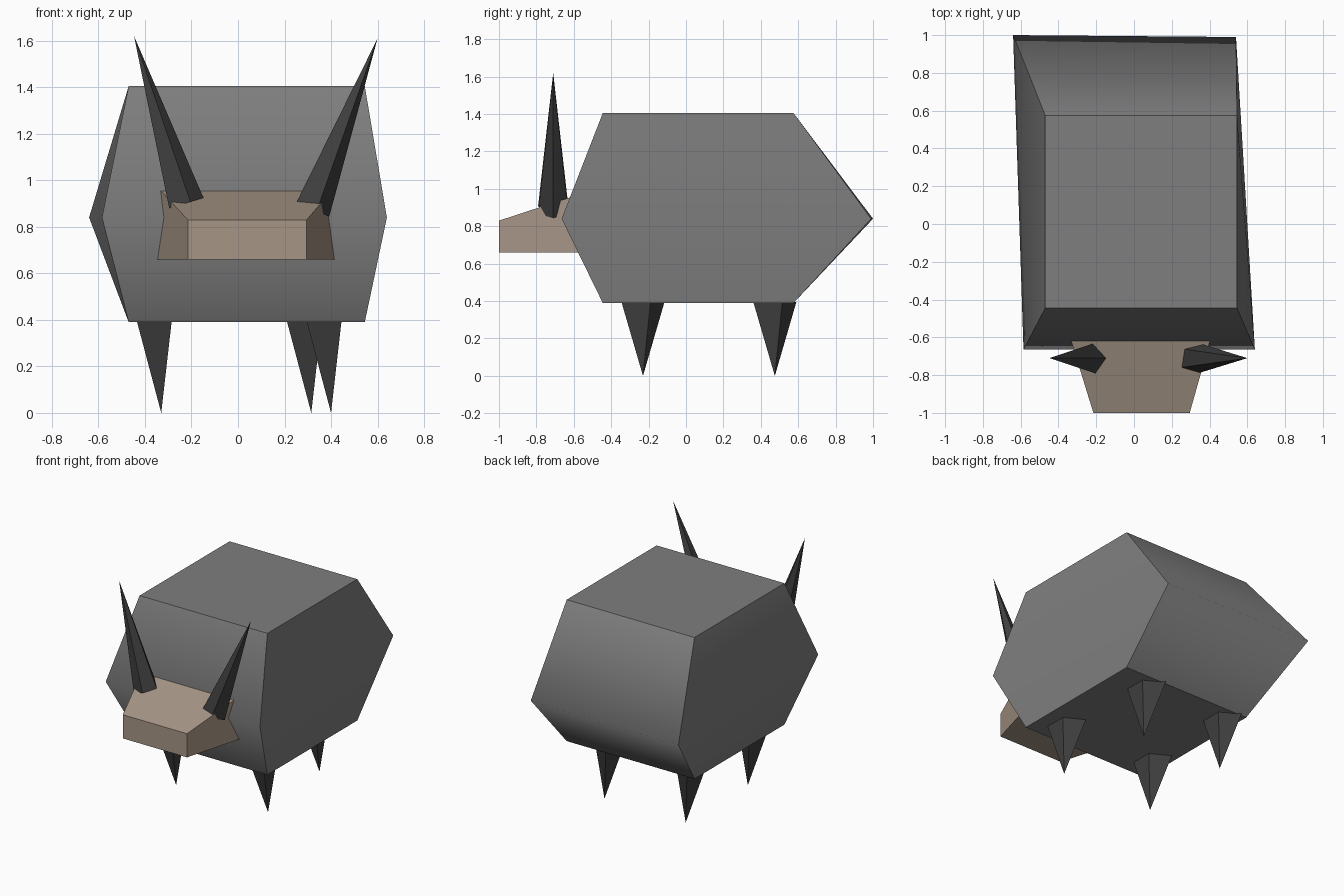
import bpy
import bmesh
from math import cos, sin, pi
from mathutils import Vector

cube = bpy.data.objects.get("Cube")
if cube:
    bpy.data.objects.remove(cube, do_unlink=True)


def material(name, rgb):
    mat = bpy.data.materials.new(name)
    mat.use_nodes = True
    color = (*rgb, 1)
    mat.diffuse_color = color
    bsdf = next(n for n in mat.node_tree.nodes if n.type == 'BSDF_PRINCIPLED')
    bsdf.inputs["Base Color"].default_value = color
    return mat


grey = material("grey_hide", (0.21, 0.21, 0.21))
tan = material("tan_snout", (0.38, 0.30, 0.235))
dark = material("dark_horn", (0.05, 0.05, 0.05))


def finish(name, bm, mat):
    bmesh.ops.recalc_face_normals(bm, faces=bm.faces)
    mesh = bpy.data.meshes.new(name)
    bm.to_mesh(mesh)
    bm.free()
    mesh.materials.append(mat)
    obj = bpy.data.objects.new(name, mesh)
    bpy.context.collection.objects.link(obj)
    return obj


def loft(name, ring_a, ring_b, mat):
    """Closed solid between two matching rings."""
    bm = bmesh.new()
    a = [bm.verts.new(p) for p in ring_a]
    b = [bm.verts.new(p) for p in ring_b]
    bm.faces.new(a)
    bm.faces.new(b)
    for i in range(len(a)):
        j = (i + 1) % len(a)
        bm.faces.new((a[i], a[j], b[j], b[i]))
    return finish(name, bm, mat)


def spike(name, ring, tip, mat):
    """Pointed solid from a base ring to a tip."""
    bm = bmesh.new()
    base = [bm.verts.new(p) for p in ring]
    apex = bm.verts.new(tip)
    bm.faces.new(base)
    for i in range(len(base)):
        bm.faces.new((base[i], base[(i + 1) % len(base)], apex))
    return finish(name, bm, mat)


# Body: rows of (left x, right x, y front/back, z), ridged at mid height
low, mid, high = 0.39, 0.84, 1.405
x0, x1, front, back = -0.47, 0.545, -0.445, 0.575
side_a = [(x0, front, low), (-0.585, -0.665, mid), (x0, front, high),
          (x0, back, high), (-0.64, 1.0, mid), (x0, back, low)]
side_b = [(x1, front, low), (0.64, -0.665, mid), (x1, front, high),
          (x1, back, high), (0.54, 0.99, mid), (x1, back, low)]
bm = bmesh.new()
a = [bm.verts.new(p) for p in side_a]
b = [bm.verts.new(p) for p in side_b]
for i in range(6):
    j = (i + 1) % 6
    bm.faces.new((a[i], a[j], b[j], b[i]))
for ring in (a, b):
    bm.faces.new((ring[0], ring[1], ring[4], ring[5]))
    bm.faces.new((ring[1], ring[2], ring[3], ring[4]))
for f in bm.faces:
    f.smooth = True
# Only the mid-height ridges stay soft
soft = {frozenset(p) for p in ((a[1], b[1]), (a[4], b[4]), (a[1], a[4]), (b[1], b[4]))}
for e in bm.edges:
    e.smooth = frozenset(e.verts) in soft
finish("body", bm, grey)

# Head: wedge flaring back into the body
loft("head",
     [(-0.215, -1, 0.66), (0.295, -1, 0.66), (0.295, -1, 0.83), (-0.215, -1, 0.83)],
     [(-0.385, -0.45, 0.66), (0.45, -0.45, 0.66), (0.45, -0.45, 1.01), (-0.385, -0.45, 1.01)],
     tan)

# Horns: five-sided spikes square to their leaning axes
for name, center, tip in (("left_horn", (0.313, -0.71, 0.875), (0.60, -0.71, 1.61)),
                          ("right_horn", (-0.23, -0.71, 0.90), (-0.447, -0.71, 1.62))):
    c, t = Vector(center), Vector(tip)
    v = Vector((0, 1, 0))
    u = v.cross((t - c).normalized())
    ring = [c + 0.085 * (u * cos(k * 2 * pi / 5) + v * sin(k * 2 * pi / 5)) for k in range(5)]
    spike(name, ring, t, dark)

# Legs: lopsided spikes pointing down
leg_base = [(0.045, -0.115), (0.045, 0.04), (-0.09, 0.115), (-0.105, -0.08)]
for name, x, y in (("front_left_leg", 0.40, -0.23), ("back_left_leg", 0.315, 0.475),
                   ("front_right_leg", -0.33, -0.23), ("back_right_leg", -0.33, 0.475)):
    spike(name, [(x + dx, y + dy, 0.395) for dx, dy in leg_base], (x, y, 0), dark)
